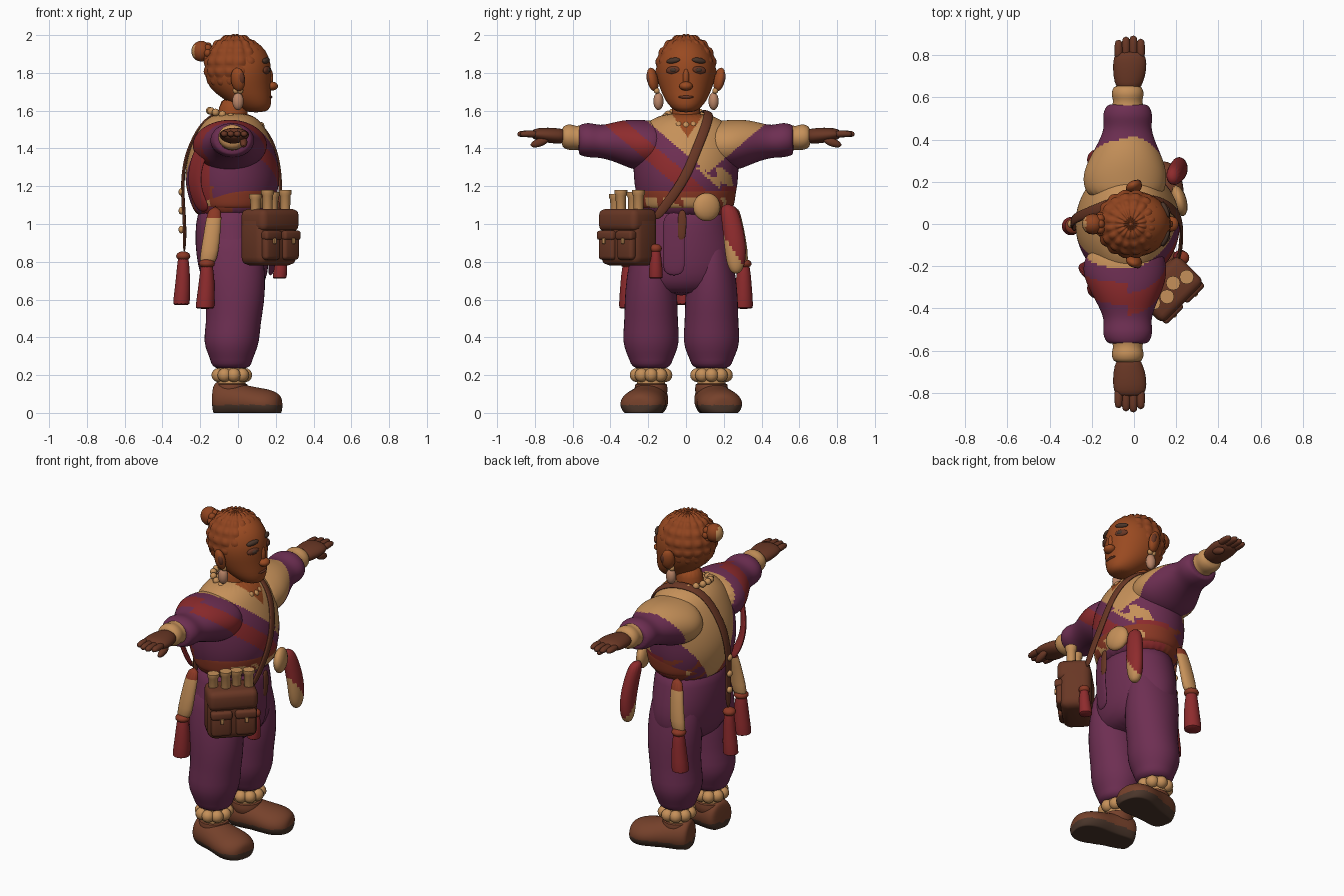
import bpy, bmesh, math
from mathutils import Vector, Matrix

if "Cube" in bpy.data.objects:
    bpy.data.objects.remove(bpy.data.objects["Cube"], do_unlink=True)


def material(name, r, g, b):
    m = bpy.data.materials.new(name)
    m.use_nodes = True
    m.diffuse_color = (r, g, b, 1)
    m.node_tree.nodes["Principled BSDF"].inputs["Base Color"].default_value = (r, g, b, 1)
    return m


PURPLE = material("purple cloth", .155, .028, .085)
CREAM = material("cream cloth", .56, .28, .10)
RED = material("red cloth", .27, .024, .026)
RUST = material("rust sash", .26, .04, .018)
SKIN = material("warm skin", .32, .068, .015)
HAIR = material("auburn hair", .28, .058, .014)
LEATHER = material("brown leather", .14, .038, .018)
BOOT = material("boot leather", .18, .053, .024)
DARK = material("dark brown", .07, .037, .024)
PALE = material("pale shell", .50, .24, .14)


def finish(name, bm, mats, rule=None, subdiv=0):
    """Turn a bmesh into a smooth object, painting faces by a rule on their centres."""
    bmesh.ops.recalc_face_normals(bm, faces=bm.faces)
    me = bpy.data.meshes.new(name)
    bm.to_mesh(me)
    bm.free()
    ob = bpy.data.objects.new(name, me)
    bpy.context.collection.objects.link(ob)
    mats = mats if isinstance(mats, list) else [mats]
    for m in mats:
        me.materials.append(m)
    if subdiv:
        ob.modifiers.new("smooth", "SUBSURF").levels = subdiv
        bpy.context.view_layer.objects.active = ob
        bpy.ops.object.modifier_apply(modifier="smooth")
    me = ob.data
    if rule:
        for p in me.polygons:
            p.material_index = mats.index(rule(p.center))
    me.shade_smooth()
    me.set_sharp_from_angle(angle=math.radians(50))
    return ob


def loft(name, rings, mats, axis="Z", seg=16, subdiv=1, rule=None):
    """Skin ellipses (t, a, b, ra, rb) placed along an axis."""
    bm = bmesh.new()
    loops = []
    for t, a, b, ra, rb in rings:
        loop = []
        for i in range(seg):
            w = math.tau * i / seg
            u, v = a + ra * math.cos(w), b + rb * math.sin(w)
            loop.append(bm.verts.new({"X": (t, u, v), "Y": (u, t, v), "Z": (u, v, t)}[axis]))
        loops.append(loop)
    for lo, hi in zip(loops, loops[1:]):
        for i in range(seg):
            j = (i + 1) % seg
            bm.faces.new((lo[i], lo[j], hi[j], hi[i]))
    bm.faces.new(loops[0])
    bm.faces.new(loops[-1])
    return finish(name, bm, mats, rule, subdiv)


def place(loc, yaw=0, tilt=0):
    return (Matrix.Translation(loc) @ Matrix.Rotation(math.radians(yaw), 4, "Z")
            @ Matrix.Rotation(math.radians(tilt), 4, "X"))


def ball(name, loc, size, mat, yaw=0, tilt=0, seg=16, rule=None):
    bm = bmesh.new()
    bmesh.ops.create_uvsphere(bm, u_segments=seg, v_segments=seg // 2 + 2, radius=1)
    bm.transform(place(loc, yaw, tilt) @ Matrix.Diagonal((*size, 1)))
    return finish(name, bm, mat, rule)


def box(name, loc, size, mat, yaw=0, bevel=.02):
    bm = bmesh.new()
    bmesh.ops.create_cube(bm, size=1)
    bm.transform(Matrix.Diagonal((*size, 1)))
    bmesh.ops.bevel(bm, geom=bm.edges[:], offset=bevel, segments=3, affect="EDGES", profile=.5)
    bm.transform(place(loc, yaw))
    return finish(name, bm, mat)


def beads(name, centre, rx, ry, count, r, mat, slope=0):
    bm = bmesh.new()
    for i in range(count):
        w = math.tau * i / count
        off = Vector((rx * math.cos(w), ry * math.sin(w), slope * math.cos(w)))
        bmesh.ops.create_uvsphere(bm, u_segments=12, v_segments=8, radius=r,
                                  matrix=Matrix.Translation(Vector(centre) + off))
    return finish(name, bm, mat)


def ribbon(name, pts, width, mats, thick=.02):
    """Flat band lying against the body along a path."""
    pts = [Vector(p) for p in pts]
    core = Vector((-.03, 0, 1.25))
    bm = bmesh.new()
    rows = []
    for i, p in enumerate(pts):
        tan = (pts[min(i + 1, len(pts) - 1)] - pts[max(i - 1, 0)]).normalized()
        out = p - core
        out = (out - tan * out.dot(tan)).normalized()
        side = tan.cross(out) * width / 2
        up = out * thick / 2
        rows.append([bm.verts.new(p + q) for q in (side + up, up - side, -side - up, side - up)])
    for a, b in zip(rows, rows[1:]):
        for i in range(4):
            j = (i + 1) % 4
            bm.faces.new((a[i], a[j], b[j], b[i]))
    bm.faces.new(rows[0])
    bm.faces.new(rows[-1])
    return finish(name, bm, mats, None, 2)


def patchy(c):
    return math.sin(45 * c.y + 9 * c.z) * math.sin(38 * c.z + 20 * c.y) > -.1


def robe_rule(c):
    x, y, z = c
    down, up, drop = z + .85 * y, z - .86 * y, 1.53 - z
    if x > -.03:
        if z > 1.46 and abs(y - .01) < .7 * (z - 1.46) and x > .03:
            return SKIN
        if down > 1.37 and up > 1.17:
            return CREAM
        if 1.16 < down < 1.27 or (z < 1.2 and y > .19):
            return RED
        return CREAM if 1.34 < down < 1.46 and z < 1.3 and patchy(c) else PURPLE
    if .5 * drop - .2 < y < .4 - .66 * drop:
        return CREAM
    if -.38 < y - .3 * drop < -.27 and (x < -.15 or z > 1.42):
        return RED
    return RUST if z < 1.2 and patchy(c) else PURPLE


ROBE = [PURPLE, CREAM, RED, RUST, SKIN]

# Robe, belt and hips
loft("robe", [(1.02, -.03, 0, .18, .22), (1.1, -.03, 0, .22, .25), (1.2, -.03, 0, .25, .275),
              (1.3, -.03, 0, .25, .28), (1.4, -.03, 0, .225, .28), (1.48, -.03, 0, .19, .26),
              (1.54, -.03, 0, .155, .21), (1.59, -.03, 0, .09, .11)], ROBE, seg=32, subdiv=3, rule=robe_rule)
loft("belt", [(1.07, -.025, 0, .19, .23), (1.09, -.025, 0, .22, .255), (1.14, -.025, 0, .232, .262),
              (1.19, -.025, 0, .238, .27), (1.2, -.025, 0, .22, .25)], [RUST, CREAM], seg=32, subdiv=2,
     rule=lambda c: CREAM if (c.x > .1 and c.z < 1.14 or c.x < -.15 and c.z < 1.14) and patchy(c) else RUST)
loft("trouser_seat", [(1.12, -.03, -.01, .18, .22), (1, -.03, -.01, .195, .235), (.9, -.03, -.01, .2, .265),
                      (.78, -.025, -.02, .19, .29), (.7, -.02, -.02, .17, .265), (.62, -.02, -.025, .12, .2)],
     PURPLE, seg=24)
ribbon("front_flap", [(.19, -.065, 1.07), (.19, -.065, .95), (.185, -.065, .82), (.17, -.065, .72)], .13, PURPLE)
ribbon("front_strip", [(.2, -.02, 1.08), (.205, -.02, 1), (.2, -.025, .9)], .05, LEATHER)
loft("sash_tail", [(.735, .215, .265, .02, .02), (.78, .215, .265, .04, .05), (.88, .215, .262, .042, .06),
                   (1, .2, .245, .042, .055), (1.11, .18, .22, .035, .045)], [RED, CREAM], subdiv=2,
     rule=lambda c: CREAM if c.z + 1.5 * (c.y - .25) < .86 else RED)
ball("belt_disc", (.215, .11, 1.09), (.035, .075, .075), CREAM, yaw=15)

# Shoulder strap, hanging down the back, and the drape behind the shoulder
ribbon("shoulder_strap", [(.21, -.17, 1.02), (.225, -.09, 1.12), (.225, 0, 1.25), (.205, .05, 1.38),
                          (.15, .1, 1.5), (.04, .125, 1.585), (-.08, .11, 1.6), (-.18, .07, 1.555),
                          (-.255, .04, 1.42), (-.29, .02, 1.3), (-.295, 0, 1.15), (-.28, -.01, 1),
                          (-.285, -.01, .84)], .055, LEATHER)
for i, z in enumerate((1.17, 1.07, .97)):
    ball(f"strap_stud_{i}", (-.3, 0, z), (.015, .02, .02), CREAM)
ribbon("back_drape", [(-.15, -.29, 1.46), (-.21, -.26, 1.36), (-.235, -.235, 1.25),
                      (-.22, -.215, 1.15), (-.17, -.2, 1.06)], .1, RED, .03)


def tassel(name, x, y, top, bottom, r):
    loft(name, [(bottom, x - .01, y, r * .95, r * .95), (bottom + .01, x - .01, y, r, r),
                ((top + bottom) / 2, x, y, r * .85, r * .85), (top - .03, x, y, r * .65, r * .65),
                (top, x, y, r * .4, r * .4)], RED, seg=12)
    ball(name + "_knot", (x, y, top - .02), (r * .8, r * .8, .025), RUST)


tassel("back_tassel", -.29, -.01, .85, .57, .047)
tassel("bag_tassel", .23, -.16, .89, .71, .04)
for name, s in (("left", 1), ("right", -1)):
    tassel(name + "_hip_tassel", -.165, s * .305, .81, .55, .053)
    loft(name + "_hip_streamer", [(.78, -.165, s * .3, .045, .03), (.85, -.15, s * .3, .05, .03),
                                  (.97, -.135, s * .285, .045, .025), (1.1, -.12, s * .255, .04, .025)],
         [CREAM, RUST], seg=12, rule=lambda c: RUST if c.z > 1.03 else CREAM)

    # Arms
    def arm(part, rings, mats, **kw):
        loft(f"{name}_{part}", [(s * t, *rest) for t, *rest in rings], mats, axis="Y", **kw)

    arm("sleeve", [(.1, -.04, 1.42, .17, .12), (.2, -.045, 1.415, .205, .135), (.28, -.04, 1.42, .19, .135),
                   (.36, -.035, 1.435, .15, .112), (.45, -.03, 1.435, .108, .083), (.51, -.03, 1.445, .122, .095),
                   (.56, -.03, 1.445, .105, .083), (.57, -.03, 1.445, .08, .07)],
        ROBE, seg=24, subdiv=3, rule=robe_rule)
    arm("cuff", [(.53, -.03, 1.455, .07, .065), (.55, -.03, 1.455, .083, .075), (.58, -.03, 1.455, .066, .06),
                 (.61, -.03, 1.46, .08, .073), (.64, -.03, 1.46, .074, .064), (.66, -.03, 1.46, .06, .05)], CREAM)
    arm("palm", [(.63, -.025, 1.465, .05, .035), (.67, -.025, 1.465, .07, .042), (.73, -.02, 1.47, .082, .042),
                 (.79, -.02, 1.475, .08, .034), (.82, -.02, 1.475, .06, .02)], LEATHER)
    for i in range(4):
        x = -.073 + .035 * i
        tip = (.875, .89, .895, .88)[i]
        arm(f"finger_{i}", [(.77, x, 1.475, .023, .021), (tip - .03, x, 1.478, .023, .02),
                            (tip, x, 1.475, .016, .014)], LEATHER, seg=8)
    ball(name + "_thumb", (.03, s * .775, 1.432), (.02, .05, .022), LEATHER, tilt=-s * 20)

    # Legs, ankle beads and boots
    c = -.025 + s * .16
    loft(name + "_trouser_leg", [(.98, -.03, c, .12, .07), (.85, -.025, c, .16, .105), (.72, -.02, c, .168, .133),
                                 (.58, -.015, c, .157, .143), (.47, -.025, c, .145, .143),
                                 (.38, -.035, c, .152, .155), (.31, -.035, c, .125, .13),
                                 (.28, -.035, c, .112, .115), (.245, -.035, c, .105, .105),
                                 (.23, -.035, c, .06, .06)], PURPLE, seg=20)
    loft(name + "_ankle", [(.1, -.035, c, .075, .075), (.26, -.035, c, .075, .075)], CREAM, subdiv=0)
    beads(name + "_ankle_beads", (-.035, c, .2), .073, .077, 9, .037, CREAM)
    boot = loft(name + "_boot", [(-.105, 0, .07, .05, .06), (-.1, 0, .07, .088, .1), (-.03, 0, .07, .1, .1),
                                 (.06, 0, .06, .105, .09), (.13, 0, .05, .122, .085), (.2, 0, .045, .118, .08),
                                 (.25, 0, .04, .08, .06), (.26, 0, .04, .03, .03)], [BOOT, DARK], axis="X",
                seg=20, subdiv=2, rule=lambda c: DARK if c.z < .042 else BOOT)
    for v in boot.data.vertices:
        v.co.z = max(v.co.z, 0)
    boot.matrix_world = place((-.025, c + s * .012, 0), yaw=s * 12)
    loft(name + "_boot_collar", [(.06, -.035, c, .09, .09), (.14, -.035, c, .093, .09),
                                 (.165, -.035, c, .085, .085)], BOOT)

    # Ears, earrings, brows and eyes
    ball(name + "_ear", (0, s * .176, 1.765), (.04, .028, .064), SKIN, yaw=s * 25, tilt=-s * 12)
    ball(name + "_ear_hollow", (.014, s * .192, 1.77), (.022, .016, .036), LEATHER, yaw=s * 25, tilt=-s * 12)
    beads(name + "_ear_stud", (0, s * .155, 1.705), .012, 0, 2, .016, CREAM)
    ball(name + "_earring", (0, s * .146, 1.65), (.03, .027, .047), PALE)
    ball(name + "_brow", (.148, s * .068, 1.865), (.014, .04, .015), DARK, yaw=s * 24, tilt=-s * 8)
    ball(name + "_eye", (.152, s * .07, 1.815), (.013, .04, .02), LEATHER, yaw=s * 24, tilt=-s * 6)
    ball(name + "_pupil", (.16, s * .068, 1.815), (.01, .02, .012), DARK, yaw=s * 24)

# Neck, head and hair
loft("neck", [(1.48, -.03, 0, .09, .085), (1.56, -.03, 0, .078, .075), (1.68, -.02, 0, .08, .08)], SKIN)
loft("head", [(1.59, .095, 0, .05, .045), (1.615, .085, 0, .09, .08), (1.66, .05, 0, .128, .115),
              (1.72, .01, 0, .165, .14), (1.78, 0, 0, .177, .158), (1.85, 0, 0, .177, .158),
              (1.92, .01, 0, .142, .128), (1.97, .01, 0, .085, .08), (1.99, .01, 0, .03, .03)], SKIN, seg=24)
ball("nose", (.178, 0, 1.73), (.034, .036, .024), SKIN)
ball("nose_bridge", (.166, 0, 1.775), (.02, .018, .05), SKIN)
ball("mouth", (.171, 0, 1.672), (.011, .04, .008), LEATHER)
hair = ball("braided_hair", (0, 0, 0), (1, 1, 1), HAIR, seg=80)
for v in hair.data.vertices:
    lon, lat = math.atan2(v.co.y, v.co.x), math.asin(max(-1, min(1, v.co.z)))
    bump = .012 * abs(math.sin(8 * lon) * math.sin(9 * lat))
    v.co = Vector((v.co.x * .16 - .015, v.co.y * .155, v.co.z * .165 + 1.833)) + v.co * bump
ball("hair_bun", (-.195, 0, 1.915), (.052, .05, .055), [HAIR, CREAM],
     rule=lambda c: CREAM if c.x < -.225 else HAIR)
beads("hair_bun_band", (-.16, 0, 1.905), 0, .035, 8, .022, HAIR, slope=.035)
beads("necklace", (-.015, 0, 1.56), .135, .11, 18, .02, CREAM, slope=-.04)

# Satchel with pockets and rolled scrolls
YAW = -45
BAG = Vector((.17, -.31, .93))


def bag_point(out, along, z):
    return BAG + Matrix.Rotation(math.radians(YAW), 3, "Z") @ Vector((out, along, z))


box("satchel", bag_point(-.01, 0, -.01), (.18, .285, .28), LEATHER, YAW, .045)
box("satchel_flap", bag_point(0, 0, .09), (.185, .285, .12), LEATHER, YAW, .035)
for i, a in enumerate((-.07, .07)):
    box(f"pocket_{i}", bag_point(.075, a, -.05), (.05, .115, .14), LEATHER, YAW)
    box(f"pocket_flap_{i}", bag_point(.082, a, .01), (.05, .122, .05), LEATHER, YAW, .015)
    box(f"pocket_buckle_{i}", bag_point(.106, a, -.02), (.012, .02, .03), CREAM, YAW, .004)
for i in range(4):
    x, y, z = bag_point((-.01, .015)[i % 2], -.1 + .066 * i, 0)
    top = (1.16, 1.18, 1.17, 1.18)[i]
    loft(f"scroll_{i}", [(1, x, y, .024, .024), (top - .03, x, y, .028, .028), (top - .02, x, y, .034, .034),
                         (top, x, y, .034, .034)], CREAM, seg=12, subdiv=0)
